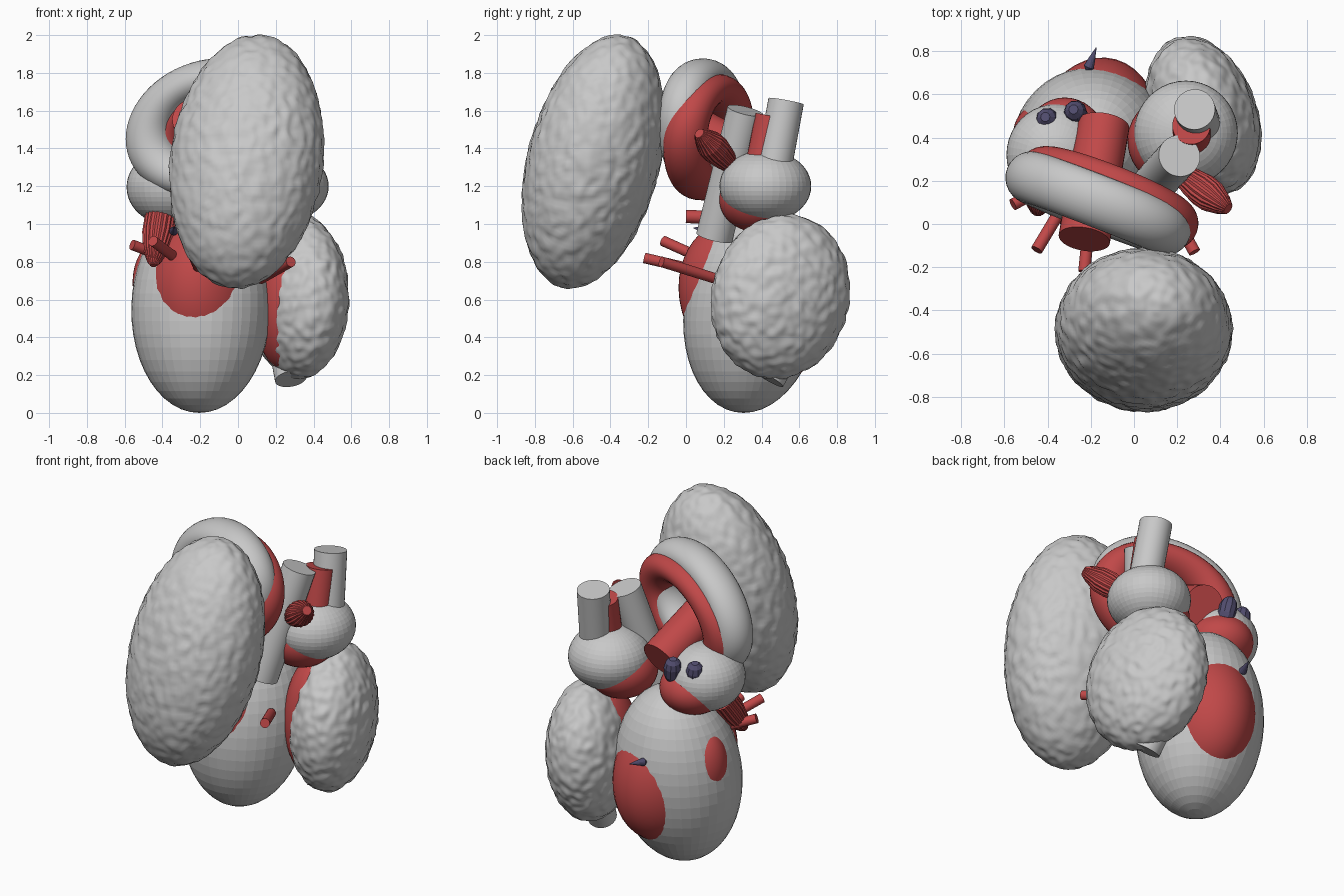
import bpy, bmesh, math
from mathutils import Vector, Matrix, noise

if "Cube" in bpy.data.objects:
    bpy.data.objects.remove(bpy.data.objects["Cube"])


def material(name, rgb):
    m = bpy.data.materials.new(name)
    m.diffuse_color = (*rgb, 1)
    m.use_nodes = True
    m.node_tree.nodes["Principled BSDF"].inputs["Base Color"].default_value = m.diffuse_color
    return m


GREY = material("light grey", (0.58, 0.58, 0.58))
RED = material("muscle red", (0.53, 0.065, 0.065))
PURPLE = material("dark purple", (0.085, 0.075, 0.16))


def finish(name, bm, mat, smooth):
    bmesh.ops.recalc_face_normals(bm, faces=bm.faces)
    me = bpy.data.meshes.new(name)
    bm.to_mesh(me)
    bm.free()
    ob = bpy.data.objects.new(name, me)
    bpy.context.collection.objects.link(ob)
    me.materials.append(mat)
    if smooth:
        bpy.context.view_layer.objects.active = ob
        ob.select_set(True)
        bpy.ops.object.shade_smooth_by_angle(angle=math.radians(40))
        ob.select_set(False)
    return ob


def ellipsoid(name, centre, half, mat, top=(0, 0), sxy=0, rough=0, smooth=False):
    """Leaning ellipsoid: half extents, shift of its top point, xy skew."""
    hx, hy, hz = half
    tx, ty = top
    lxx = math.sqrt(hx * hx - tx * tx)
    lyx = (sxy - tx * ty) / lxx
    lyy = math.sqrt(hy * hy - ty * ty - lyx * lyx)
    bm = bmesh.new()
    if rough:
        bmesh.ops.create_icosphere(bm, subdivisions=6, radius=1)
    else:
        bmesh.ops.create_uvsphere(bm, u_segments=40, v_segments=24, radius=1)
    for v in bm.verts:
        u = v.co.copy()
        p = Vector((tx * u.z + lxx * u.x, ty * u.z + lyx * u.x + lyy * u.y, hz * u.z))
        if rough:
            p += p.normalized() * rough * noise.noise(p * 21)
        v.co = p + Vector(centre)
    return finish(name, bm, mat, smooth)


def lathe(name, a, b, profile, mat, segs=32, ridge=0.0, smooth=True):
    """Closed round body from a to b; profile is (fraction, radius)."""
    a, b = Vector(a), Vector(b)
    q = (b - a).to_track_quat('Z', 'Y')
    bm = bmesh.new()
    rings = []
    for t, r in profile:
        ring = []
        for i in range(segs):
            ang = 2 * math.pi * i / segs
            rr = r * (1 - ridge * (i % 2))
            off = q @ Vector((rr * math.cos(ang), rr * math.sin(ang), 0))
            ring.append(bm.verts.new(a.lerp(b, t) + off))
        rings.append(ring)
    for r0, r1 in zip(rings, rings[1:]):
        for i in range(segs):
            j = (i + 1) % segs
            bm.faces.new((r0[i], r0[j], r1[j], r1[i]))
    bm.faces.new(rings[0])
    bm.faces.new(rings[-1])
    return finish(name, bm, mat, smooth)


def tube(name, a, b, r, mat):
    return lathe(name, a, b, [(0, r), (1, r)], mat)


def ring(name, centre, major, minor, zscale, lean, mat):
    """Upright arch ring, turned about z, flattened, leaning back, right end raised."""
    bpy.ops.mesh.primitive_torus_add(major_segments=64, minor_segments=28,
                                     major_radius=major, minor_radius=minor)
    ob = bpy.context.object
    ob.name = name
    q = Vector((0.36, 0.93, 0)).to_track_quat('Z', 'Y').to_matrix().to_4x4()
    shape = Matrix.Diagonal((1, 1, zscale, 1))
    shape[1][2] = lean
    shape[2][0] = 0.14
    ob.data.transform(Matrix.Translation(centre) @ shape @ q)
    ob.data.materials.append(mat)
    bpy.ops.object.shade_smooth_by_angle(angle=math.radians(40))
    ob.select_set(False)


# large rough lobe in front
ellipsoid("front_lobe", (0.045, -0.49, 1.33), (0.408, 0.378, 0.67), GREY,
          top=(0.055, 0.125), rough=0.011, smooth=True)

# main chamber with red inner wall showing through
ellipsoid("main_chamber", (-0.195, 0.355, 0.56), (0.37, 0.37, 0.56), GREY, top=(0.01, 0.05))
ellipsoid("main_inner_wall", (-0.18, 0.365, 0.60), (0.307, 0.405, 0.44), RED,
          top=(-0.01, -0.06), sxy=0.014, smooth=True)
ellipsoid("main_side_wall", (-0.42, 0.42, 0.69), (0.138, 0.14, 0.22), RED, smooth=True)

# rough side chamber with red inner wall
ellipsoid("side_chamber", (0.32, 0.50, 0.615), (0.265, 0.367, 0.435), GREY,
          top=(0, 0.03), sxy=-0.026, rough=0.011, smooth=True)
ellipsoid("side_inner_wall", (0.26, 0.455, 0.62), (0.19, 0.25, 0.40), RED, smooth=True)

# upper chambers and their red linings
ellipsoid("right_upper_chamber", (0.24, 0.42, 1.20), (0.24, 0.243, 0.19), GREY)
ellipsoid("right_upper_lining", (0.18, 0.385, 1.13), (0.21, 0.21, 0.175), RED, smooth=True)
ellipsoid("left_upper_chamber", (-0.36, 0.32, 1.195), (0.23, 0.235, 0.20), GREY)
ellipsoid("left_upper_lining", (-0.32, 0.36, 1.14), (0.20, 0.225, 0.16), RED, smooth=True)

# arch rings
ring("arch_ring", (-0.165, 0.095, 1.51), 0.33, 0.122, 0.80, 0.03, GREY)
ring("arch_ring_lining", (-0.12, 0.12, 1.46), 0.325, 0.115, 0.75, 0.13, RED)

# large vessels
tube("through_vessel", (-0.14, 0.46, 1.29), (-0.23, -0.07, 1.56), 0.12, RED)
tube("rear_vessel", (0.31, 0.45, 1.22), (0.28, 0.53, 1.65), 0.095, GREY)
tube("rear_vessel_lining", (0.27, 0.38, 1.20), (0.265, 0.455, 1.57), 0.088, RED)
tube("long_vessel", (0.06, 0.15, 0.93), (0.21, 0.315, 1.60), 0.098, GREY)
tube("lower_vessel", (0.22, 0.62, 0.50), (0.28, 0.44, 0.18), 0.085, GREY)

# ridged flaps
SPINDLE = [(0, 0.05), (0.2, 0.065), (0.45, 0.078), (0.65, 0.076), (0.88, 0.05), (1, 0.028)]
lathe("right_flap", (0.22, 0.23, 1.32), (0.435, 0.07, 1.48), SPINDLE, RED, 40, 0.07, False)
lathe("left_flap", (-0.41, 0.23, 1.03), (-0.45, 0.05, 0.78),
      [(0, 0.085), (0.35, 0.085), (0.7, 0.065), (0.92, 0.035), (1, 0.015)], RED, 40, 0.07, False)

# small branch vessels
BRANCHES = [
    ((-0.45, -0.12, 0.91), (-0.33, 0.08, 0.82)),
    ((-0.56, 0.09, 0.89), (-0.35, 0.20, 0.81)),
    ((-0.23, -0.22, 0.82), (-0.20, 0.08, 0.75)),
    ((0.28, -0.13, 0.80), (0.12, 0.16, 0.71)),
    ((-0.10, 0.00, 1.04), (-0.10, 0.25, 1.03)),
]
for i, (a, b) in enumerate(BRANCHES):
    tube(f"branch_vessel_{i + 1}", a, b, 0.028 if i < 4 else 0.035, RED)

# purple buds and thorns
BUD = [(0, 0.038), (0.2, 0.05), (0.6, 0.053), (0.85, 0.043), (1, 0.022)]
for i, (x, y, z) in enumerate([(-0.40, 0.485, 1.285), (-0.27, 0.52, 1.29)]):
    lathe(f"bud_{i + 1}", (x + 0.01, y - 0.015, z - 0.07), (x - 0.01, y + 0.01, z + 0.07),
          BUD, PURPLE, 20, 0.05, False)
THORN = [(0, 0.01), (0.15, 0.024), (0.5, 0.016), (1, 0.002)]
lathe("back_thorn", (-0.215, 0.71, 0.76), (-0.175, 0.815, 0.775), THORN, PURPLE, 12, 0, False)
lathe("front_thorn", (-0.34, 0.13, 0.96), (-0.34, 0.04, 0.98), THORN, PURPLE, 12, 0, False)
